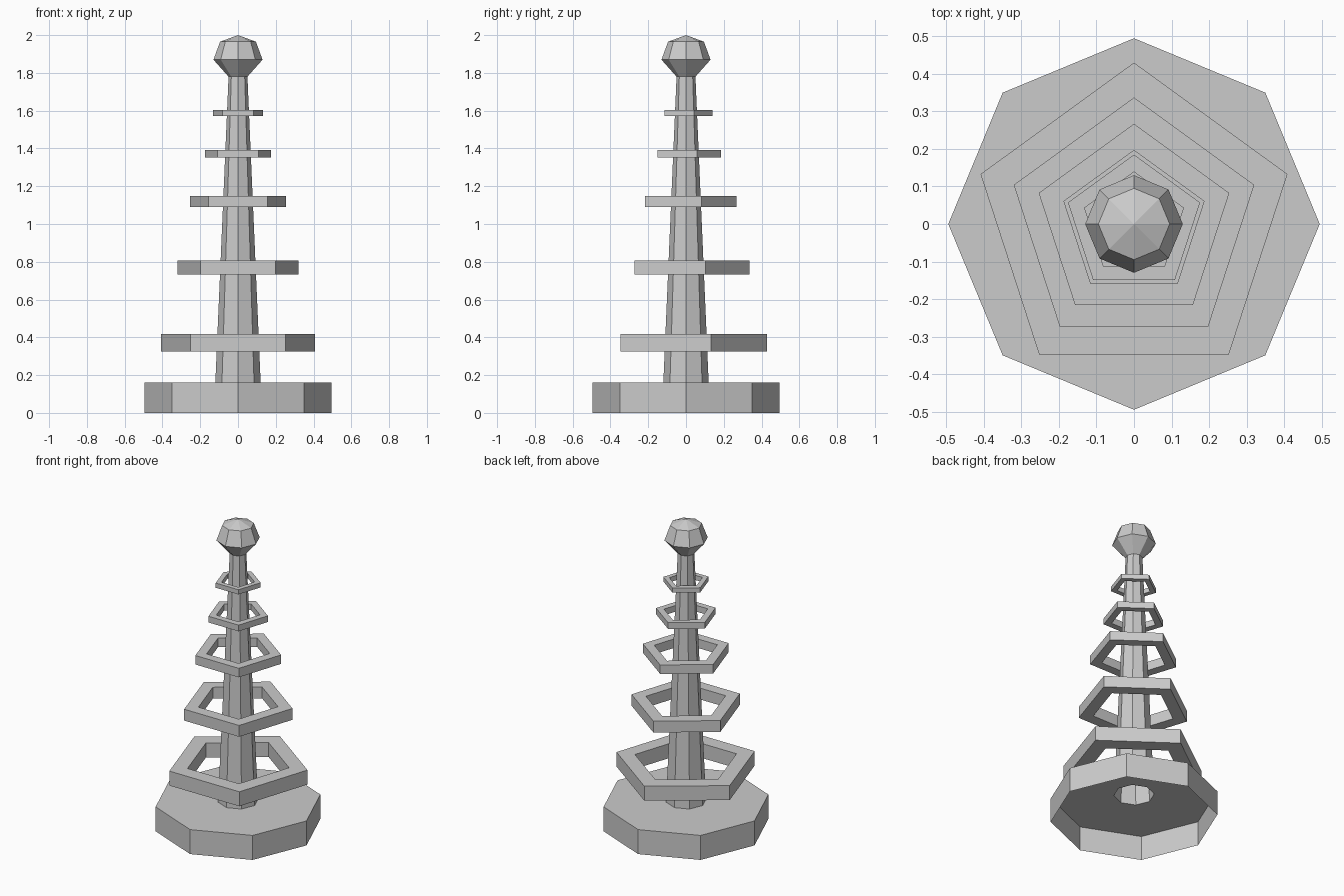
import bpy
import bmesh
from math import cos, sin, tau

cube = bpy.data.objects.get("Cube")
if cube:
    bpy.data.objects.remove(cube, do_unlink=True)

grey = bpy.data.materials.new("plain grey")
grey.use_nodes = True
grey.diffuse_color = (0.6, 0.6, 0.6, 1)
grey.node_tree.nodes["Principled BSDF"].inputs["Base Color"].default_value = (0.6, 0.6, 0.6, 1)


def lathe(name, profile, sides, closed=False):
    """Turn a (radius, height) profile around z, with one corner on +y."""
    bm = bmesh.new()
    rows = []
    for r, z in profile:
        if r == 0:
            rows.append([bm.verts.new((0, 0, z))] * sides)
        else:
            angles = [tau / 4 + tau * i / sides for i in range(sides)]
            rows.append([bm.verts.new((r * cos(a), r * sin(a), z)) for a in angles])
    pairs = list(zip(rows, rows[1:]))
    if closed:
        pairs.append((rows[-1], rows[0]))
    for low, high in pairs:
        for i in range(sides):
            j = (i + 1) % sides
            corners = [low[i], low[j], high[j], high[i]]
            bm.faces.new(list(dict.fromkeys(corners)))
    mesh = bpy.data.meshes.new(name)
    bm.to_mesh(mesh)
    bm.free()
    mesh.materials.append(grey)
    obj = bpy.data.objects.new(name, mesh)
    bpy.context.collection.objects.link(obj)
    return obj


# Hollow base, open below, with a hole where the hollow column stands
lathe("base", [(0.495, 0), (0.495, 0.16), (0.12, 0.16)], 8)
lathe("column", [(0.12, 0.16), (0.05, 1.78)], 8)
lathe("finial", [(0.05, 1.78), (0.13, 1.87), (0.095, 1.965), (0, 2)], 8)

# Five floating pentagonal rings, each a scaled copy of the first
rings = [(0.43, 0.371), (0.337, 0.771), (0.267, 1.119), (0.185, 1.372), (0.14, 1.587)]
for n, (radius, z) in enumerate(rings, 1):
    inner, half = radius * 0.735, radius * 0.11
    section = [(inner, z - half), (radius, z - half), (radius, z + half), (inner, z + half)]
    lathe(f"ring_{n}", section, 5, closed=True)
